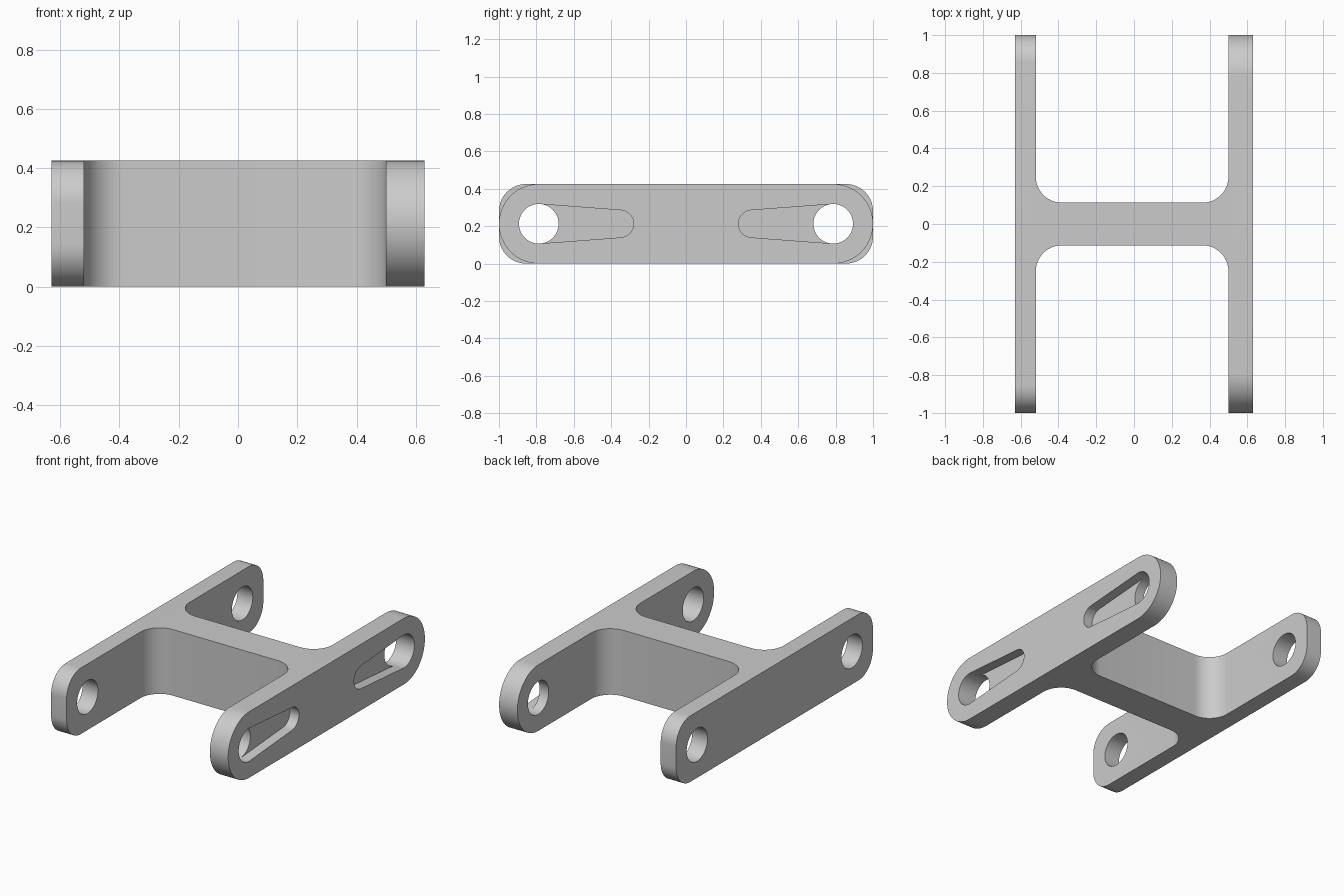
import bpy, bmesh, math
from mathutils import Vector

if "Cube" in bpy.data.objects:
    bpy.data.objects.remove(bpy.data.objects["Cube"])

HEIGHT = 0.425
MID = HEIGHT / 2
LEFT_IN, RIGHT_IN, OUT = 0.5, -0.52, 0.63   # inner and outer plate faces
WEB = 0.113                                 # half thickness of the web
HOLE_Y, HOLE_R = 0.787, 0.106
SLOT_Y, SLOT_R, SLOT_DEPTH = 0.353, 0.073, 0.065

grey = bpy.data.materials.new("plain grey")
grey.use_nodes = True
colour = (0.6, 0.6, 0.6, 1)
grey.diffuse_color = colour
grey.node_tree.nodes["Principled BSDF"].inputs["Base Color"].default_value = colour


def prism(name, points, direction):
    """Extrude a flat outline into a solid; returns its object and bmesh."""
    bm = bmesh.new()
    face = bm.faces.new([bm.verts.new(p) for p in points])
    ext = bmesh.ops.extrude_face_region(bm, geom=[face])["geom"]
    bmesh.ops.translate(bm, vec=direction,
                        verts=[v for v in ext if isinstance(v, bmesh.types.BMVert)])
    bmesh.ops.recalc_face_normals(bm, faces=bm.faces)
    mesh = bpy.data.meshes.new(name)
    mesh.materials.append(grey)
    obj = bpy.data.objects.new(name, mesh)
    bpy.context.collection.objects.link(obj)
    return obj, bm


def round_edges(bm, test, radius, segments):
    edges = [e for e in bm.edges if test(*[v.co for v in e.verts])]
    bmesh.ops.bevel(bm, geom=edges, offset=radius, segments=segments,
                    profile=0.5, affect='EDGES')


def arc(y, radius, start, end, steps):
    """Points of an arc in the side plane, angles measured from +y."""
    for i in range(steps + 1):
        a = start + (end - start) * i / steps
        yield y + radius * math.cos(a), MID + radius * math.sin(a)


# H-shaped body: two side plates joined by a web
outline = [(-OUT, -1), (RIGHT_IN, -1), (RIGHT_IN, -WEB), (LEFT_IN, -WEB),
           (LEFT_IN, -1), (OUT, -1), (OUT, 1), (LEFT_IN, 1),
           (LEFT_IN, WEB), (RIGHT_IN, WEB), (RIGHT_IN, 1), (-OUT, 1)]
body, bm = prism("link_bracket", [(x, y, 0) for x, y in outline], Vector((0, 0, HEIGHT)))

# Fillets between web and plates
round_edges(bm, lambda a, b: abs(a.z - b.z) > 0.1 and abs(a.y) < 0.2, 0.137, 12)


# Plate ends: full round on the left plate, rounded corners on the right plate
def end_edge(a, b, side):
    return (abs(a.y) > 0.99 and abs(b.y) > 0.99 and abs(a.z - b.z) < 0.01
            and abs(a.x - b.x) > 0.05 and a.x * side > 0)


round_edges(bm, lambda a, b: end_edge(a, b, 1), MID - 0.0005, 20)
round_edges(bm, lambda a, b: end_edge(a, b, -1), 0.145, 14)
bm.to_mesh(body.data)
bm.free()

# Cutters: bolt holes through both plates, tapered pockets in the left plate
taper = math.acos((HOLE_R - SLOT_R) / (HOLE_Y - SLOT_Y))
cutters = []
for side, where in ((-1, "front"), (1, "back")):
    hole = list(arc(HOLE_Y, HOLE_R, 0, math.tau, 48))[:-1]
    tip = list(arc(SLOT_Y, SLOT_R, math.pi - taper, math.pi + taper, 20))
    root = list(arc(HOLE_Y, HOLE_R - 0.0005, math.pi + taper, math.pi - taper, 1))
    for name, shape, x in ((where + "_hole_cutter", hole, -1),
                           (where + "_pocket_cutter", tip + root, OUT - SLOT_DEPTH)):
        cutter, bm = prism(name, [(x, side * y, z) for y, z in shape],
                           Vector((1 - x, 0, 0)))
        bm.to_mesh(cutter.data)
        bm.free()
        cutter.hide_render = True
        cutters.append(cutter)
        cut = body.modifiers.new(name, 'BOOLEAN')
        cut.operation = 'DIFFERENCE'
        cut.solver = 'EXACT'
        cut.object = cutter

# Apply the cuts and drop the cutters
bpy.context.view_layer.objects.active = body
body.select_set(True)
for mod in list(body.modifiers):
    bpy.ops.object.modifier_apply(modifier=mod.name)
for cutter in cutters:
    bpy.data.objects.remove(cutter)
bpy.ops.object.shade_smooth_by_angle(angle=math.radians(30))
